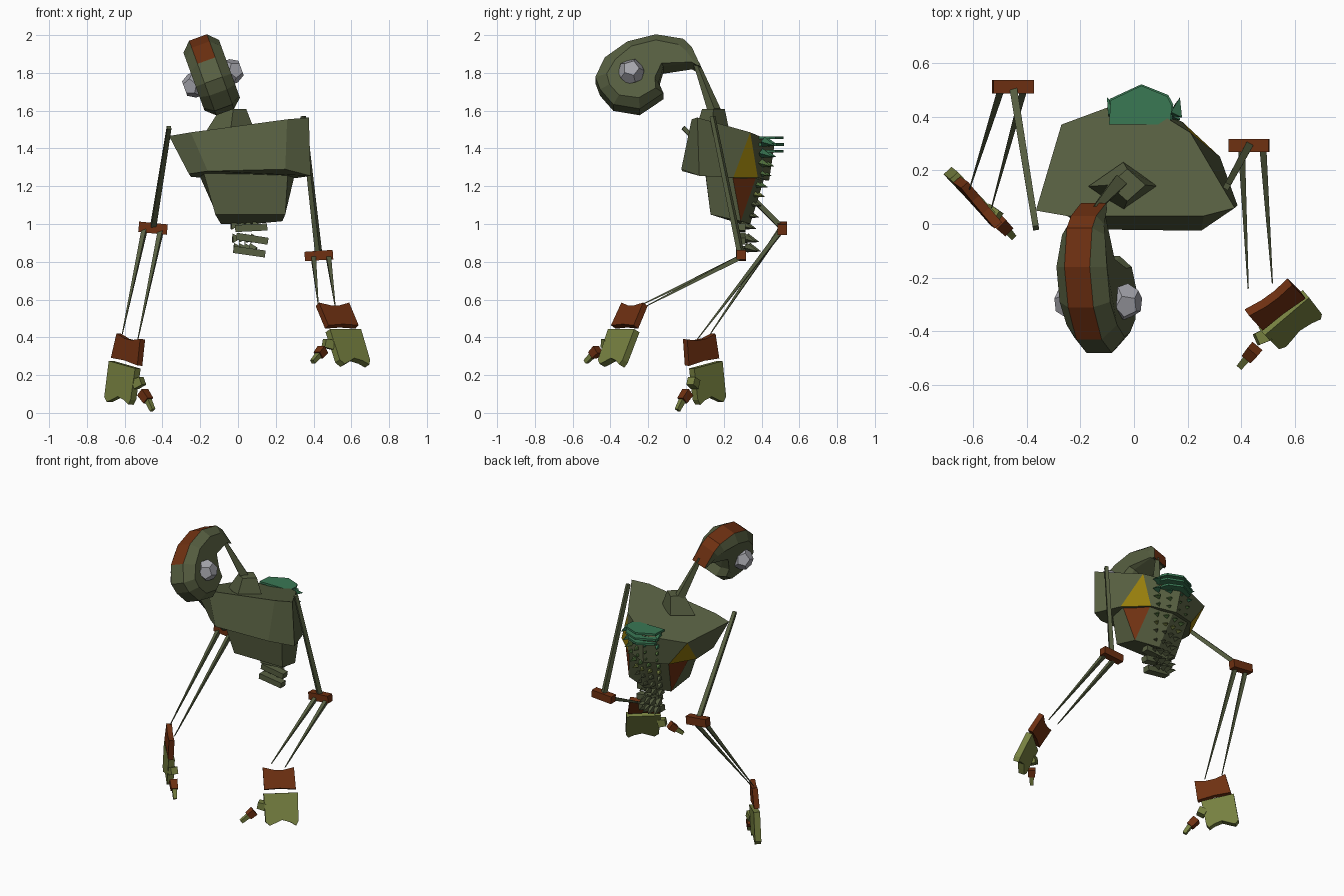
import bpy, bmesh, math
from mathutils import Vector, Matrix

if "Cube" in bpy.data.objects:
    bpy.data.objects.remove(bpy.data.objects["Cube"])


def material(name, rgb):
    lin = [((c / 255 + 0.055) / 1.055) ** 2.4 for c in rgb] + [1.0]
    m = bpy.data.materials.new(name)
    m.use_nodes = True
    m.diffuse_color = lin
    bsdf = m.node_tree.nodes["Principled BSDF"]
    bsdf.inputs["Base Color"].default_value = lin
    bsdf.inputs["Roughness"].default_value = 0.8
    return m


BODY = material("moss_green", (87, 95, 65))
HAND = material("olive", (118, 128, 64))
RUST = material("rust_brown", (110, 48, 17))
GOLD = material("dark_yellow", (150, 125, 12))
EYE = material("eye_grey", (165, 165, 172))
TEAL = material("teal_green", (58, 120, 84))
LEAF = material("leaf_green", (88, 122, 66))


def finish(bm, name, *mats):
    bmesh.ops.recalc_face_normals(bm, faces=bm.faces)
    me = bpy.data.meshes.new(name)
    bm.to_mesh(me)
    bm.free()
    for m in mats:
        me.materials.append(m)
    ob = bpy.data.objects.new(name, me)
    bpy.context.collection.objects.link(ob)
    return ob


def loft(rings):
    """Skin equal-length rings, cap both ends, merge repeated points."""
    bm = bmesh.new()
    vs = [[bm.verts.new(p) for p in r] for r in rings]
    n = len(rings[0])
    for a, b in zip(vs, vs[1:]):
        for i in range(n):
            j = (i + 1) % n
            bm.faces.new((a[i], a[j], b[j], b[i]))
    bm.faces.new(vs[0])
    bm.faces.new(vs[-1])
    bmesh.ops.remove_doubles(bm, verts=bm.verts, dist=1e-5)
    return bm


def rod(name, p, q, r1, r2, mat, sides=4):
    """Tapered bar from p to q."""
    p, q = Vector(p), Vector(q)
    rot = (q - p).to_track_quat('Z', 'Y')
    ring = lambda c, r: [c + rot @ Vector((r * math.cos(t), r * math.sin(t), 0))
                         for t in [math.tau * (i + .5) / sides for i in range(sides)]]
    return finish(loft([ring(p, r1), ring(q, r2)]), name, mat)


def box(name, centre, size, rot, mat):
    bm = bmesh.new()
    bmesh.ops.create_cube(bm, size=1)
    mtx = Matrix.Rotation(rot, 4, 'Y')
    for v in bm.verts:
        v.co = Vector(centre) + mtx @ Vector([a * b for a, b in zip(v.co, size)])
    return finish(bm, name, mat)


def plate(name, corners, outline, thick, mat):
    """Outline in 0..1 coordinates, stretched over four corners and thickened."""
    tl, tr, br, bl = [Vector(c) for c in corners]
    nrm = (tr - tl).cross(bl - tl).normalized() * thick / 2
    pts = [tl.lerp(tr, s).lerp(bl.lerp(br, s), t) for s, t in outline]
    return finish(loft([[p - nrm for p in pts], [p + nrm for p in pts]]), name, mat)


def three_sided(ob):
    for f in ob.data.polygons:
        f.material_index = 1 if len(f.vertices) == 3 else 0


# Chest: slanted top, back corners fan out into yellow triangles
top = [(.26, .03), (.375, .06), (.21, .34), (.21, .34), (0, .47),
       (-.27, .37), (-.27, .37), (-.365, .05), (-.25, .03)]
top = [(x, y, 1.515 + .135 * x - .2 * (y - .05)) for x, y in top]
low = [(.25, -.025, 1.29), (.385, .07, 1.255), (.32, .25, 1.245), (.18, .38, 1.245),
       (.02, .44, 1.23), (-.14, .39, 1.24), (-.25, .24, 1.25), (-.26, .07, 1.265),
       (-.16, -.02, 1.28)]
three_sided(finish(loft([low, top]), "chest", BODY, GOLD))

# Waist: tapers downward, with matching brown triangles
up = [(.265, .1, 1.29), (.30, .245, 1.26), (.175, .375, 1.26), (.02, .42, 1.26),
      (-.13, .38, 1.26), (-.21, .24, 1.27), (-.185, .1, 1.28)]
down = [(.25, .13, 1.05), (.235, .29, 1.015), (.235, .29, 1.015), (.08, .34, 1.0),
        (-.09, .29, 1.0), (-.09, .29, 1.0), (-.12, .13, 1.05)]
three_sided(finish(loft([down, up]), "waist", BODY, RUST))

# Loose spine discs below the waist
for i, (x, z, a) in enumerate([(.07, .98, -.05), (.075, .922, .16), (.06, .853, .14)]):
    box(f"spine_disc_{i}", (x, .29, z), (.17, .05, .037), a, BODY)

# Neck base and neck
def diamond(x, y, z, rx, ry):
    return [(x + rx, y, z), (x, y + ry, z), (x - rx, y, z), (x, y - ry, z)]


finish(loft([diamond(-.04, .14, 1.49, .13, .09), diamond(-.025, .145, 1.61, .068, .06)]),
       "neck_base", BODY)
rod("neck", (-.06, .15, 1.6), (-.145, .055, 1.85), .035, .016, BODY)

# Head: curled profile, rolled to one side, with a brown crest strip
ROLL = math.radians(20)
HEAD = Matrix.Translation((-.14, 0, 1.79)) @ Matrix.Rotation(-ROLL, 4, 'Y')
rim = [(.078, .03), (.03, .14), (-.015, .185), (-.16, .21), (-.31, .17), (-.43, .08),
       (-.48, -.03), (-.455, -.1), (-.385, -.185), (-.245, -.21), (-.12, -.12),
       (-.145, -.06), (-.12, .03), (.04, .05)]
side = [(.055, .035), (0, .11), (-.04, .14), (-.16, .16), (-.29, .125), (-.375, .05),
        (-.42, -.03), (-.405, -.09), (-.355, -.15), (-.25, -.165), (-.16, -.11),
        (-.165, -.05), (-.13, .035), (.03, .052)]
width = [.055, .07, .085] + [.1] * 9 + [.085, .055]
wide = lambda s: [HEAD @ Vector((s * w, y, z)) for (y, z), w in zip(side, width)]
thin = lambda s: [HEAD @ Vector((s * .05, y, z)) for y, z in rim]
head = finish(loft([wide(-1), thin(-1), thin(1), wide(1)]), "head", BODY, RUST)
across = HEAD.to_3x3() @ Vector((1, 0, 0))
inv = HEAD.inverted()
for f in head.data.polygons:
    c = inv @ f.center
    if abs(f.normal.dot(across)) < .05 and c.z > .08 and abs(c.x) < .02:
        f.material_index = 1

# Eyes: twelve-sided solids with a flat face outward
for s, nm in ((1, "left_eye"), (-1, "right_eye")):
    bm = bmesh.new()
    for h, r, ph in ((.795, .607, 0), (.188, .982, 0), (-.188, .982, .5), (-.795, .607, .5)):
        for k in range(5):
            t = math.tau * (k + ph) / 5
            bm.verts.new(HEAD @ Vector((s * (.105 + .068 * h), -.29 + .07 * r * math.cos(t),
                                        -.02 + .07 * r * math.sin(t))))
    bmesh.ops.convex_hull(bm, input=bm.verts)
    bmesh.ops.dissolve_limit(bm, angle_limit=.05, verts=bm.verts, edges=bm.edges)
    finish(bm, nm, EYE)

# Back fin: broad leaf plates at the top, rows of spikes down the spine
for i, (y, z, w) in enumerate([(.43, 1.455, .12), (.435, 1.42, .125), (.43, 1.385, .11)]):
    leaf = [(-.9 * w, y - .06), (w, y - .06), (w * 1.05, y + .01), (w * .9, y + .045),
            (.1 * w, y + .085), (-.85 * w, y + .03)]
    finish(loft([[(x + .015, b, z - .006) for x, b in leaf],
                 [(x + .015, b, z + .008) for x, b in leaf]]), f"fin_leaf_{i}", TEAL)
rows = [(.43, 1.42), (.42, 1.36), (.41, 1.31), (.395, 1.26), (.375, 1.2), (.36, 1.15),
        (.345, 1.1), (.33, 1.04), (.315, .98), (.33, .91), (.34, .86)]
for i, (y, z) in enumerate(rows):
    half = .115 - .0075 * i
    mat = TEAL if i < 2 else LEAF if i < 5 else HAND if i < 6 else BODY
    for k in range(4):
        u = k / 1.5 - 1
        x = .035 + half * u
        back = y - .025 * abs(u)
        rod(f"spine_spike_{i}_{k}", (x, back, z + .015),
            (x + .02 * u, back + .065, z - .005), .03, .001, mat, 3)

# Arms: shoulder, elbow, two forearm bars, cuff, palm and thumb
cuff_shape = [(0, 0), (.35, .12), (.65, .12), (1, 0), (1, 1), (.5, .95), (0, 1)]
palm_shape = [(0, 0), (1, 0), (1, .95), (.93, 1.1), (.75, .98), (.5, .9), (.3, 1.0),
              (.12, 1.08), (0, .95)]
arms = {
    "right": dict(
        shoulder=(-.365, -.015, 1.51), elbow=(-.45, .51, .978), size=(.152, .05, .055), tilt=.1,
        bars=[((-.495, .5, .97), (-.612, .13, .42)), ((-.41, .5, .96), (-.53, .06, .39))],
        cuff=[(-.63, .145, .42), (-.505, -.005, .39), (-.52, .005, .25), (-.66, .165, .29)],
        palm=[(-.67, .18, .275), (-.53, .03, .235), (-.555, .05, .06), (-.695, .2, .075)],
        thumb=[(-.545, .05, .15), (-.505, .025, .17), (-.505, .01, .11), (-.475, -.02, .065),
               (-.452, -.045, .015)]),
    "left": dict(
        shoulder=(.345, .14, 1.57), elbow=(.428, .292, .833), size=(.15, .05, .05), tilt=-.07,
        bars=[((.4, .28, .82), (.425, -.24, .57)), ((.48, .28, .82), (.515, -.22, .56))],
        cuff=[(.42, -.33, .575), (.58, -.215, .575), (.63, -.265, .455), (.47, -.385, .455)],
        palm=[(.475, -.4, .435), (.64, -.26, .435), (.69, -.325, .265), (.53, -.455, .265)],
        thumb=[(.5, -.41, .36), (.455, -.43, .37), (.45, -.465, .335), (.425, -.495, .305),
               (.395, -.53, .27)]),
}
for s, a in arms.items():
    rod(s + "_upper_arm", a["shoulder"], a["elbow"], .016, .02, BODY)
    box(s + "_elbow", a["elbow"], a["size"], a["tilt"], RUST)
    for i, (p, q) in enumerate(a["bars"]):
        rod(f"{s}_forearm_bar_{i}", p, q, .018, .003, BODY)
    plate(s + "_cuff", a["cuff"], cuff_shape, .035, RUST)
    plate(s + "_palm", a["palm"], palm_shape, .04, HAND)
    t = a["thumb"]
    rod(s + "_thumb_base", t[0], t[1], .035, .032, HAND)
    rod(s + "_thumb_knuckle", t[2], t[3], .034, .03, RUST)
    rod(s + "_thumb_tip", t[3], t[4], .02, .016, HAND)
